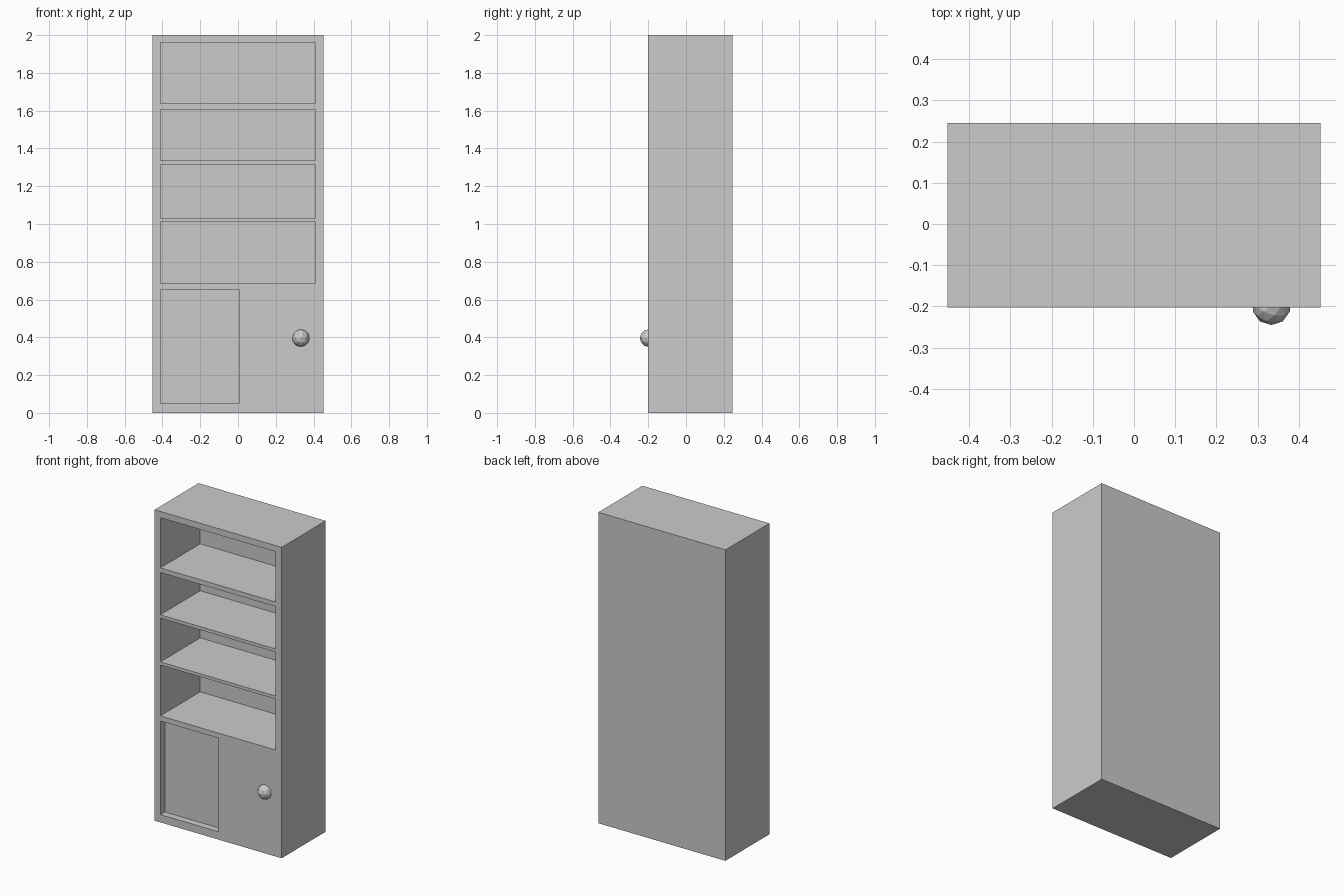
import bpy

if "Cube" in bpy.data.objects:
    bpy.data.objects.remove(bpy.data.objects["Cube"])

FRONT, BACK = -0.202, 0.245


def box(name, x0, x1, y0, y1, z0, z1):
    bpy.ops.mesh.primitive_cube_add(
        size=1, location=((x0 + x1) / 2, (y0 + y1) / 2, (z0 + z1) / 2))
    ob = bpy.context.object
    ob.name = name
    ob.scale = (x1 - x0, y1 - y0, z1 - z0)
    bpy.ops.object.transform_apply(location=False, rotation=False, scale=True)
    return ob


def carve(body, name, x0, x1, z0, z1, depth):
    """Sink a rectangular recess into the front of the body."""
    cutter = box(name, x0, x1, FRONT - 0.1, FRONT + depth, z0, z1)
    cutter.hide_render = True
    mod = body.modifiers.new(name, 'BOOLEAN')
    mod.operation = 'DIFFERENCE'
    mod.solver = 'EXACT'
    mod.object = cutter
    bpy.context.view_layer.objects.active = body
    bpy.ops.object.modifier_apply(modifier=mod.name)
    bpy.data.objects.remove(cutter, do_unlink=True)


# Cabinet body
cabinet = box("cabinet_body", -0.452, 0.452, FRONT, BACK, 0, 2)

# Four open shelf bays
for i, (z0, z1) in enumerate([(0.685, 1.012), (1.032, 1.314),
                              (1.335, 1.607), (1.637, 1.96)]):
    carve(cabinet, f"shelf_bay_{i + 1}", -0.411, 0.408, z0, z1, 0.405)

# Shallow recess showing the rear sliding door; the right door sits flush
carve(cabinet, "sliding_door_recess", -0.411, 0.004, 0.05, 0.652, 0.045)

# Faceted knob on the right door
bpy.ops.mesh.primitive_ico_sphere_add(
    subdivisions=2, radius=0.047, location=(0.333, -0.198, 0.396))
bpy.context.object.name = "door_knob"
